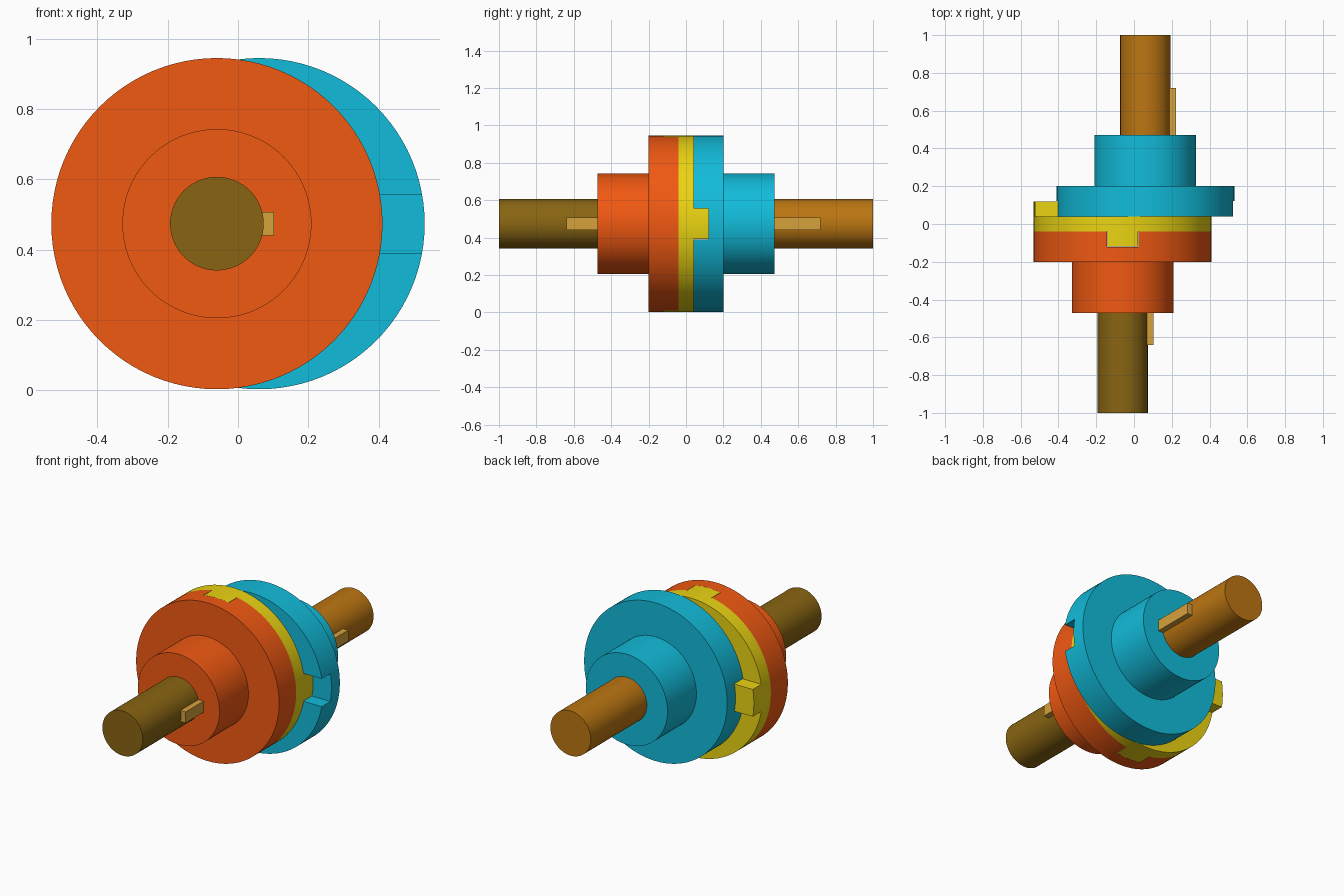
import bpy, bmesh, math
from mathutils import Matrix, Vector

if "Cube" in bpy.data.objects:
    bpy.data.objects.remove(bpy.data.objects["Cube"])

CZ = 0.474      # axis height
R = 0.471       # flange radius
OFF = 0.06      # half of the shaft misalignment
SEG = 96


def material(name, rgb):
    m = bpy.data.materials.new(name)
    m.diffuse_color = (*rgb, 1)
    m.use_nodes = True
    m.node_tree.nodes["Principled BSDF"].inputs["Base Color"].default_value = m.diffuse_color
    return m


ORANGE = material("orange", (0.88, 0.10, 0.006))
CYAN = material("cyan", (0.006, 0.50, 0.70))
YELLOW = material("yellow", (0.83, 0.66, 0.006))
OLIVE = material("olive", (0.25, 0.13, 0.006))
BRONZE = material("bronze", (0.50, 0.18, 0.006))
KEY = material("key_tan", (0.68, 0.36, 0.045))


def finish(name, bm, mat):
    bmesh.ops.recalc_face_normals(bm, faces=bm.faces)
    me = bpy.data.meshes.new(name)
    bm.to_mesh(me)
    bm.free()
    ob = bpy.data.objects.new(name, me)
    bpy.context.collection.objects.link(ob)
    if mat:
        me.materials.append(mat)
    return ob


def lathe(name, x, steps, mat):
    """Solid of revolution about the y axis from (radius, y) rings."""
    bm = bmesh.new()
    rings = [[bm.verts.new((x + r * math.cos(a), y, CZ + r * math.sin(a)))
              for a in (2 * math.pi * i / SEG for i in range(SEG))] for r, y in steps]
    for a, b in zip(rings, rings[1:]):
        for i in range(SEG):
            j = (i + 1) % SEG
            bm.faces.new((a[i], a[j], b[j], b[i]))
    bm.faces.new(rings[0])
    bm.faces.new(rings[-1])
    return finish(name, bm, mat)


def box(name, lo, hi, mat=None):
    lo, hi = Vector(lo), Vector(hi)
    bm = bmesh.new()
    bmesh.ops.create_cube(bm, size=1, matrix=Matrix.Translation((lo + hi) / 2)
                          @ Matrix.Diagonal((*(hi - lo), 1)))
    return finish(name, bm, mat)


def cut(ob, lo, hi):
    cutter = box("cutter", lo, hi)
    cutter.hide_render = True
    mod = ob.modifiers.new("cut", 'BOOLEAN')
    mod.operation, mod.solver, mod.object = 'DIFFERENCE', 'EXACT', cutter
    bpy.context.view_layer.objects.active = ob
    bpy.ops.object.modifier_apply(modifier=mod.name)
    bpy.data.objects.remove(cutter)


def smooth(ob):
    bpy.ops.object.select_all(action='DESELECT')
    ob.select_set(True)
    bpy.context.view_layer.objects.active = ob
    bpy.ops.object.shade_smooth_by_angle(angle=math.radians(30))


W, G = 0.081, 0.083     # half widths of tongue and slot

# flanged hubs, shafts and keys, one set per side
for side, s, key_end, hub_mat, shaft_mat in (("front", -1, 0.64, ORANGE, OLIVE),
                                             ("rear", 1, 0.72, CYAN, BRONZE)):
    x = s * OFF
    hub = lathe(side + "_hub", x, [(R, s * 0.04), (R, s * 0.20), (0.269, s * 0.20),
                                   (0.269, s * 0.472)], hub_mat)
    y0, y1 = sorted((0, s * 0.12))
    if s < 0:
        cut(hub, (x - G, y0 - 0.001, -1), (x + G, 0.1, 2))        # upright slot
    else:
        cut(hub, (-2, -0.1, CZ - G), (2, y1 + 0.001, CZ + G))     # level slot
    smooth(hub)
    smooth(lathe(side + "_shaft", x, [(0.133, s * 0.14), (0.133, s)], shaft_mat))
    k0, k1 = sorted((s * 0.25, s * key_end))
    box(side + "_key", (x + 0.08, k0, CZ - 0.033), (x + 0.163, k1, CZ + 0.033), KEY)

# floating middle disc with crossed tongues
disc = lathe("middle_disc", -OFF, [(R, -0.12), (R, 0.12)], YELLOW)
for d in (-1, 1):
    xa, xb = sorted((-OFF + d * W, -OFF + d * 1))
    cut(disc, (xa, -0.5, -1), (xb, -0.04, 2))
    za, zb = sorted((CZ + d * W, CZ + d * 1))
    cut(disc, (-2, 0.04, za), (2, 0.5, zb))
smooth(disc)
